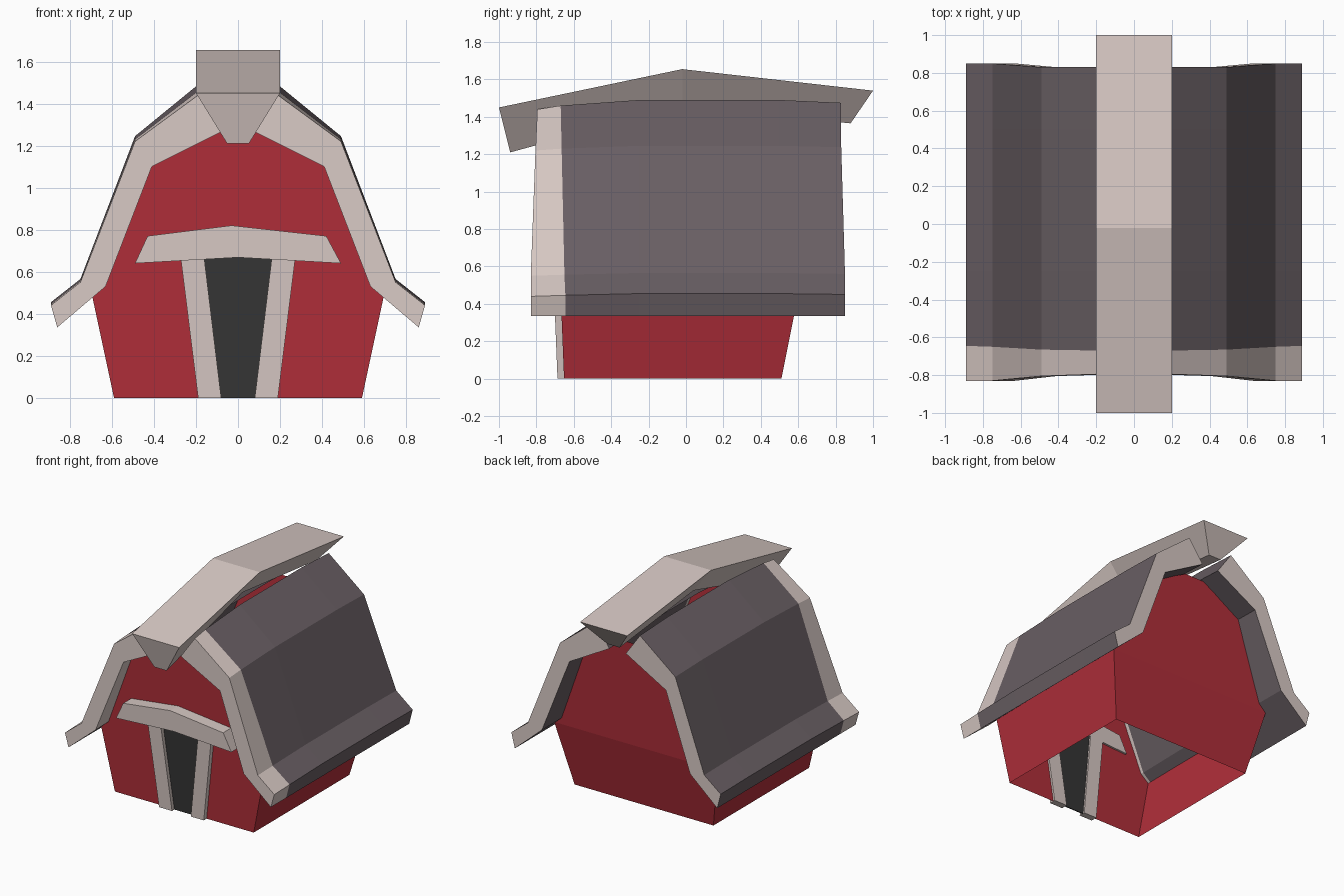
import bpy, bmesh

if "Cube" in bpy.data.objects:
    bpy.data.objects.remove(bpy.data.objects["Cube"])


def mat(name, rgb):
    m = bpy.data.materials.new(name)
    m.diffuse_color = (*rgb, 1)
    m.use_nodes = True
    m.node_tree.nodes["Principled BSDF"].inputs["Base Color"].default_value = m.diffuse_color
    return m


RED = mat("barn red", (0.44, 0.028, 0.042))
TRIM = mat("pale trim", (0.68, 0.58, 0.55))
SLATE = mat("slate roof", (0.142, 0.115, 0.127))
DARK = mat("dark doorway", (0.036, 0.036, 0.036))


def finish(name, bm, mats):
    bmesh.ops.recalc_face_normals(bm, faces=bm.faces)
    me = bpy.data.meshes.new(name)
    bm.to_mesh(me)
    bm.free()
    for m in mats:
        me.materials.append(m)
    ob = bpy.data.objects.new(name, me)
    bpy.context.collection.objects.link(ob)
    return ob


def loft(name, sections, mats, caps=(0, 0)):
    """Skin closed sections; caps give the material index of each end, None leaves it open."""
    bm = bmesh.new()
    rings = [[bm.verts.new(p) for p in s] for s in sections]
    n = len(rings[0])
    for a, b in zip(rings, rings[1:]):
        for i in range(n):
            bm.faces.new((a[i], a[(i + 1) % n], b[(i + 1) % n], b[i]))
    for ring, c in zip((rings[0], rings[-1]), caps):
        if c is not None:
            bm.faces.new(ring).material_index = c
    return finish(name, bm, mats)


def wall_y(z):
    return -0.652 - 0.04 * z


def prism(name, pts, front, back, m):
    """Extrude an x-z outline between two depths that depend on height."""
    return loft(name, [[(x, f(z), z) for x, z in pts] for f in (front, back)], [m])


# Walls: open below and under the roof
half = [(0.59, 0), (0.695, 0.49), (0.65, 0.56), (0.43, 1.12), (0.08, 1.30)]
outline = half + [(-x, z) for x, z in reversed(half)]
bm = bmesh.new()
fr = [bm.verts.new((x, wall_y(z), z)) for x, z in outline]
bk = [bm.verts.new((x, 0.51 + 0.2 * min(z, 0.49) + 0.06 * max(z - 0.49, 0), z)) for x, z in outline]
bm.faces.new(fr)
bm.faces.new([bk[i] for i in (0, 1, 8, 9)])
bm.faces.new(bk[1:9])
for i in (0, 8):
    bm.faces.new((fr[i], fr[i + 1], bk[i + 1], bk[i]))
finish("barn_walls", bm, [RED])

# Roof profile: x, z, front y, seam y, back y, share of ridge lift
prof = [(0.19, 1.44, -0.795, -0.67, 0.83, 1.0), (0.49, 1.22, -0.805, -0.665, 0.83, 0.5),
        (0.75, 0.55, -0.83, -0.65, 0.85, 0.3), (0.89, 0.44, -0.83, -0.645, 0.85, 0.3),
        (0.86, 0.335, -0.83, -0.645, 0.85, 0.0), (0.63, 0.53, -0.83, -0.65, 0.85, 0.2),
        (0.41, 1.10, -0.805, -0.665, 0.83, 0.4), (0.07, 1.27, -0.795, -0.67, 0.83, 1.0)]


def roof_section(side, pick, lift):
    return [(side * p[0], pick(p), p[1] + lift * p[5]) for p in prof]


for side, tag in ((1, "right"), (-1, "left")):
    front = roof_section(side, lambda p: p[2], 0)
    seam = roof_section(side, lambda p: p[3], 0.02)
    mid = [roof_section(side, lambda p, y=y: y, 0.05) for y in (-0.25, 0.5)]
    back = roof_section(side, lambda p: p[4], 0.035)
    loft("roof_trim_" + tag, [front, seam], [TRIM], (0, None))
    loft("roof_" + tag, [seam, *mid, back], [SLATE, TRIM], (None, 1))

# Bent ridge beam with a tapered cross-section: top y, z, bottom y, z
ridge = [(-1.0, 1.45, -0.94, 1.21), (-0.02, 1.655, -0.02, 1.46), (1.0, 1.54, 0.88, 1.365)]
loft("ridge_beam", [[(-0.2, ty, tz), (0.2, ty, tz), (0.052, by, bz), (-0.052, by, bz)]
                    for ty, tz, by, bz in ridge], [TRIM])

# Doorway plate
prism("doorway", [(-0.085, 0), (0.085, 0), (0.165, 0.66), (0, 0.675), (-0.165, 0.66)],
      lambda z: wall_y(z) - 0.006, lambda z: wall_y(z) + 0.002, DARK)

# Door posts
for side, tag in ((1, "right"), (-1, "left")):
    prism("door_post_" + tag, [(side * x, z) for x, z in
                               ((0.08, 0), (0.19, 0), (0.272, 0.66), (0.16, 0.66))],
          lambda z: wall_y(z) - 0.035, lambda z: wall_y(z) + 0.015, TRIM)

# Bent lintel over the door
prism("door_lintel", [(-0.49, 0.64), (0, 0.668), (0.49, 0.64), (0.42, 0.77), (-0.03, 0.82), (-0.43, 0.77)],
      lambda z: -0.78, lambda z: wall_y(z) + 0.015, TRIM)
